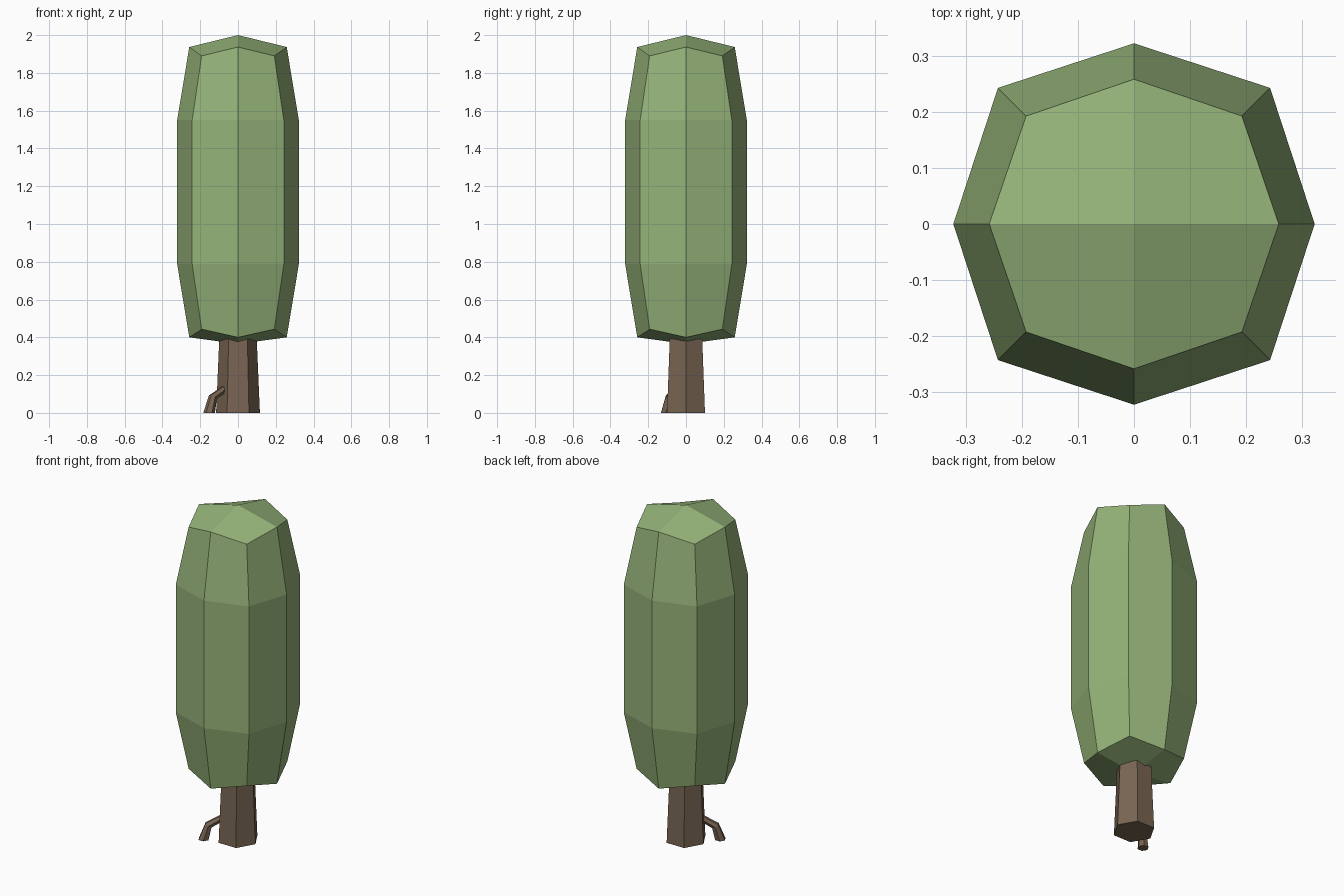
import bpy, bmesh
from math import cos, sin, pi
from mathutils import Vector

if "Cube" in bpy.data.objects:
    bpy.data.objects.remove(bpy.data.objects["Cube"])


def material(name, rgb):
    m = bpy.data.materials.new(name)
    m.diffuse_color = (*rgb, 1)
    m.use_nodes = True
    m.node_tree.nodes["Principled BSDF"].inputs["Base Color"].default_value = m.diffuse_color
    return m


def loft(name, rings, mat, tips=None):
    """Join rings of points with quads; close with flat caps, or with quad fans around tips."""
    bm = bmesh.new()
    loops = [[bm.verts.new(p) for p in ring] for ring in rings]
    n = len(loops[0])
    for a, b in zip(loops, loops[1:]):
        for i in range(n):
            j = (i + 1) % n
            bm.faces.new((a[i], a[j], b[j], b[i]))
    for k, loop in enumerate((loops[0], loops[-1])):
        if tips:
            tip = bm.verts.new(tips[k])
            for i in range(0, n, 2):
                bm.faces.new((tip, loop[i], loop[i + 1], loop[(i + 2) % n]))
        else:
            bm.faces.new(loop)
    bmesh.ops.recalc_face_normals(bm, faces=bm.faces)
    mesh = bpy.data.meshes.new(name)
    bm.to_mesh(mesh)
    bm.free()
    mesh.materials.append(mat)
    obj = bpy.data.objects.new(name, mesh)
    bpy.context.collection.objects.link(obj)
    return obj


def hexagon(center, radius, normal=(0, 0, 1)):
    turn = Vector((0, 0, 1)).rotation_difference(Vector(normal))
    return [Vector(center) + turn @ Vector((radius * cos(i * pi / 3), radius * sin(i * pi / 3), 0))
            for i in range(6)]


def crown_ring(r_mid, z_mid, r_corner, z_corner):
    pts = []
    for i in range(8):
        r, z = (r_corner, z_corner) if i % 2 else (r_mid, z_mid)
        pts.append((r * cos(i * pi / 4), r * sin(i * pi / 4), z))
    return pts


leaf = material("leaf_green", (0.30, 0.45, 0.19))
bark = material("bark_brown", (0.19, 0.13, 0.085))

# Crown: stretched, rounded box with four bands and shallow pointed ends
loft("crown", [
    crown_ring(0.258, 0.40, 0.272, 0.443),
    crown_ring(0.322, 0.787, 0.343, 0.787),
    crown_ring(0.322, 1.55, 0.343, 1.55),
    crown_ring(0.258, 1.937, 0.272, 1.89),
], leaf, tips=[(0, 0, 0.365), (0, 0, 2.0)])

# Trunk: tapered hexagonal post
loft("trunk", [hexagon((0, 0, 0), 0.116), hexagon((0, 0, 0.42), 0.098)], bark)

# Side root: bent hexagonal shoot from the trunk down to the ground
loft("side_root", [
    hexagon((-0.153, -0.106, 0), 0.031),
    hexagon((-0.133, -0.088, 0.083), 0.023, (0.45, 0.32, 0.83)),
    hexagon((-0.06, -0.04, 0.135), 0.018, (0.70, 0.45, 0.55)),
], bark)
